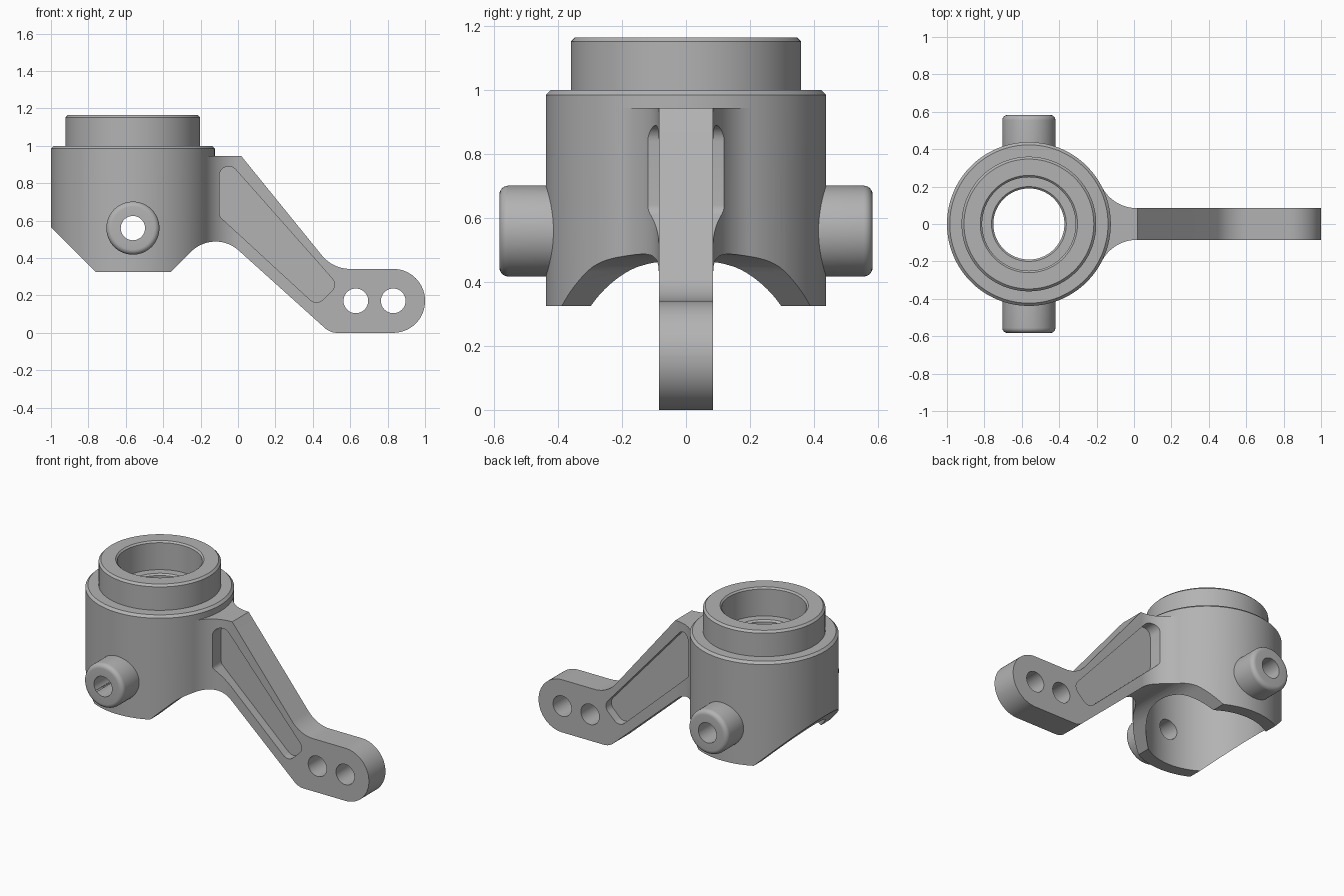
import bpy, bmesh, math
from mathutils import Vector, Matrix

cube = bpy.data.objects.get("Cube")
if cube:
    bpy.data.objects.remove(cube, do_unlink=True)

HUB_X, HUB_R, PIN_Z = -0.562, 0.438, 0.56
ARM_HALF, BLEND_R = 0.085, 0.21

metal = bpy.data.materials.new("grey metal")
metal.use_nodes = True
metal.diffuse_color = (0.45, 0.45, 0.45, 1)
metal.node_tree.nodes["Principled BSDF"].inputs["Base Color"].default_value = (0.45, 0.45, 0.45, 1)


def finish(bm, name, matrix):
    bmesh.ops.transform(bm, matrix=matrix, verts=bm.verts)
    bmesh.ops.recalc_face_normals(bm, faces=bm.faces)
    mesh = bpy.data.meshes.new(name)
    bm.to_mesh(mesh)
    bm.free()
    mesh.materials.append(metal)
    obj = bpy.data.objects.new(name, mesh)
    bpy.context.collection.objects.link(obj)
    return obj


def lathe(name, profile, matrix, steps=128):
    """Revolve (radius, height) points that start and end on the axis."""
    bm = bmesh.new()
    verts = [bm.verts.new((r, 0, h)) for r, h in profile]
    edges = [bm.edges.new(pair) for pair in zip(verts, verts[1:])]
    bmesh.ops.spin(bm, geom=verts + edges, cent=(0, 0, 0), axis=(0, 0, 1),
                   angle=math.tau, steps=steps)
    bmesh.ops.remove_doubles(bm, verts=bm.verts, dist=1e-5)
    return finish(bm, name, matrix)


def prism(name, outline, low, high, matrix=Matrix()):
    bm = bmesh.new()
    face = bm.faces.new([bm.verts.new((x, y, low)) for x, y in outline])
    top = bmesh.ops.extrude_face_region(bm, geom=[face])["geom"]
    moved = [g for g in top if isinstance(g, bmesh.types.BMVert)]
    bmesh.ops.translate(bm, verts=moved, vec=(0, 0, high - low))
    return finish(bm, name, matrix)


def rounded(corners, steps=14):
    """Outline from (x, y, radius) corners, replacing each by an arc."""
    out = []
    for i, (x, y, r) in enumerate(corners):
        p = Vector((x, y))
        if not r:
            out.append(p)
            continue
        a = (Vector(corners[i - 1][:2]) - p).normalized()
        b = (Vector(corners[(i + 1) % len(corners)][:2]) - p).normalized()
        half = a.angle(b) / 2
        centre = p + (a + b).normalized() * r / math.sin(half)
        start = p + a * r / math.tan(half) - centre
        turn = start.angle_signed(p + b * r / math.tan(half) - centre)
        for k in range(steps + 1):
            out.append(centre + Matrix.Rotation(-turn * k / steps, 2) @ start)
    return out


def combine(obj, other, operation):
    mod = obj.modifiers.new("cut", 'BOOLEAN')
    mod.operation, mod.solver, mod.object = operation, 'EXACT', other
    bpy.context.view_layer.objects.active = obj
    bpy.ops.object.modifier_apply(modifier=mod.name)
    bpy.data.objects.remove(other, do_unlink=True)


HUB = Matrix.Translation((HUB_X, 0, 0))
UPRIGHT = Matrix.Rotation(math.pi / 2, 4, 'X')   # outline y becomes z

# Hub with stepped collar
knuckle = lathe("steering_knuckle", [
    (0, 0.2), (HUB_R, 0.2), (HUB_R, 0.985), (HUB_R - 0.015, 1.0), (0.36, 1.0),
    (0.36, 1.152), (0.347, 1.165), (0, 1.165)], HUB)

# Arm footprint, flaring tangentially into the hub
reach = math.sqrt((HUB_R + BLEND_R) ** 2 - (ARM_HALF + BLEND_R) ** 2)
centre = Vector((HUB_X + reach, ARM_HALF + BLEND_R))
sweep = math.atan2(reach, ARM_HALF + BLEND_R)
side = [Vector((1.1, ARM_HALF))]
for k in range(21):
    a = -math.pi / 2 - sweep * k / 20
    side.append(centre + BLEND_R * Vector((math.cos(a), math.sin(a))))
side += [side[-1] + Vector((-0.05, -0.025)), Vector((-0.4, 0.1))]
footprint = side + [Vector((p.x, -p.y)) for p in reversed(side)]
combine(knuckle, prism("arm", footprint, -0.1, 0.945), 'UNION')

# Pivot pins with rounded rims
rim = [(0.142 - 0.028 * (1 - math.cos(a)), 0.555 + 0.028 * math.sin(a))
       for a in (math.pi / 2 * k / 6 for k in range(7))]
profile = [(0, -0.583)] + [(r, -h) for r, h in reversed(rim)] + rim + [(0, 0.583)]
PIN = Matrix.Translation((HUB_X, 0, PIN_Z)) @ UPRIGHT
combine(knuckle, lathe("pins", profile, PIN, 64), 'UNION')

# Side silhouette shared by hub underside and arm
silhouette = rounded([
    (-1.1, 1.3, 0), (-0.1, 1.3, 0), (-0.1, 0.97, 0), (0, 0.967, 0),
    (0.507, 0.342, 0.195), (1.0, 0.342, 0.17), (1.0, 0, 0.17), (0.493, 0, 0.1),
    (-0.127, 0.558, 0.185), (-0.36, 0.325, 0), (-0.76, 0.325, 0), (-1.1, 0.665, 0)])
combine(knuckle, prism("silhouette", silhouette, -0.8, 0.8, UPRIGHT), 'INTERSECT')

# Stepped bore: wide lower cavity, through hole, bearing seat
combine(knuckle, lathe("bore", [
    (0, 0.1), (0.36, 0.1), (0.36, 0.88), (0.19, 0.88), (0.19, 0.97), (0.2, 0.98),
    (0.25, 0.98), (0.25, 1.155), (0.262, 1.167), (0.262, 1.3), (0, 1.3)], HUB), 'DIFFERENCE')

# Holes through the pins and the arm end
for x, z, r in ((HUB_X, PIN_Z, 0.065), (0.63, 0.171, 0.066), (0.83, 0.171, 0.066)):
    place = Matrix.Translation((x, 0, z)) @ UPRIGHT
    hole = lathe("hole", [(0, -0.7), (r, -0.7), (r, 0.7), (0, 0.7)], place, 48)
    combine(knuckle, hole, 'DIFFERENCE')

# Lightening pocket on each side of the arm
pocket = rounded([(-0.1, 0.972, 0.05), (0.535, 0.255, 0.05),
                  (0.42, 0.145, 0.05), (-0.1, 0.624, 0.04)], 8)
for low, high in ((0.03, 0.4), (-0.4, -0.03)):
    combine(knuckle, prism("pocket", pocket, low, high, UPRIGHT), 'DIFFERENCE')

bpy.ops.object.select_all(action='DESELECT')
knuckle.select_set(True)
bpy.context.view_layer.objects.active = knuckle
bpy.ops.object.shade_smooth_by_angle(angle=math.radians(25))
